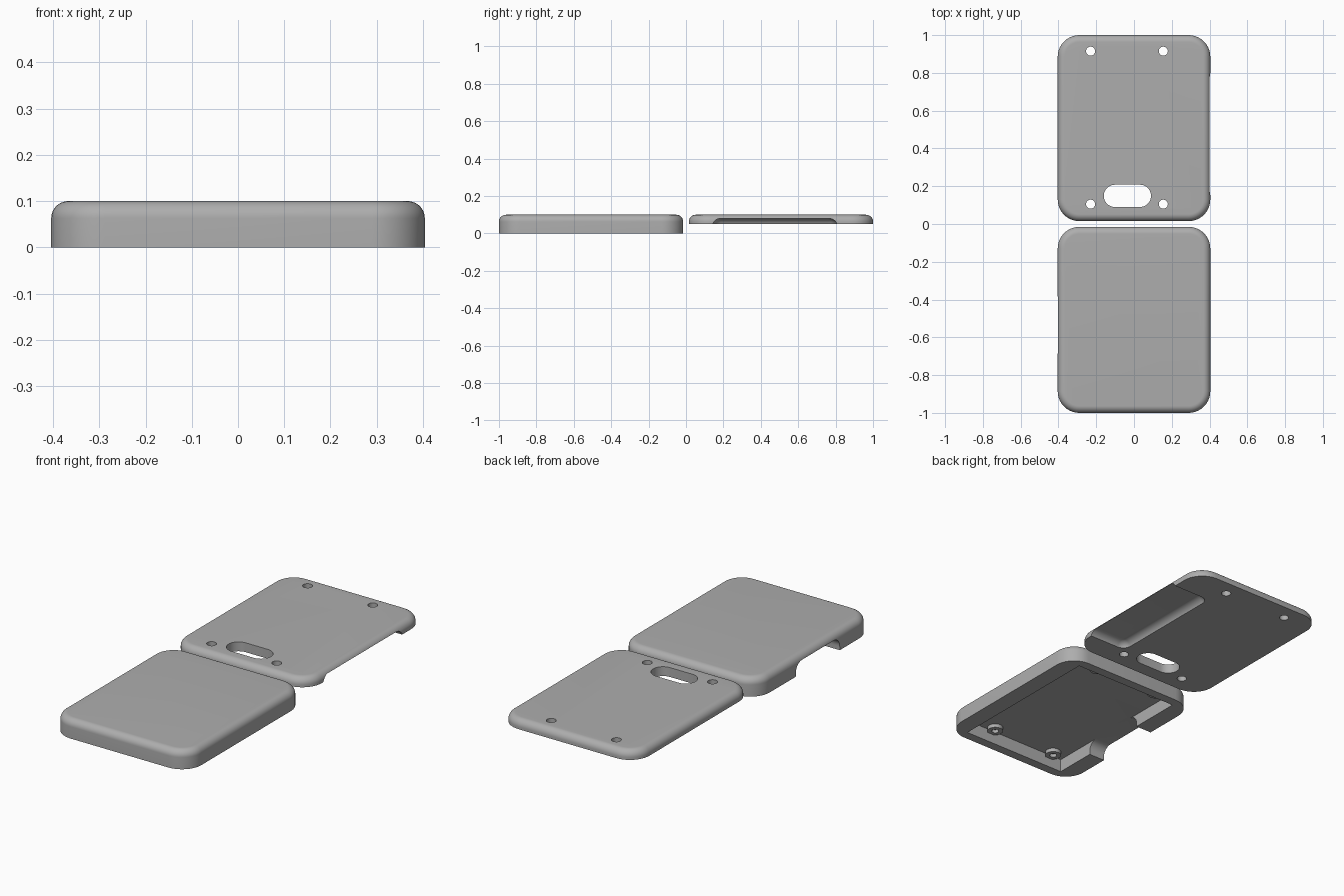
import bpy, bmesh
from math import sin, cos, pi, radians

if "Cube" in bpy.data.objects:
    bpy.data.objects.remove(bpy.data.objects["Cube"], do_unlink=True)

grey = bpy.data.materials.new("matte_grey")
grey.use_nodes = True
COLOUR = (0.42, 0.42, 0.42, 1)
grey.diffuse_color = COLOUR
grey.node_tree.nodes["Principled BSDF"].inputs["Base Color"].default_value = COLOUR


def slab(name, x, y, z, corner=0.0, fillet=0.0, steps=10):
    """Rounded-rectangle prism with an optional fillet around its top edge."""
    levels = [(z[0], 0.0)]
    if fillet:
        levels += [(z[1] - fillet + fillet * sin(a), fillet * (1 - cos(a)))
                   for a in (pi / 2 * i / steps for i in range(steps + 1))]
    else:
        levels.append((z[1], 0.0))
    bm = bmesh.new()
    rings = []
    for height, inset in levels:
        r = max(corner - inset, 0)
        ring = []
        for k, (sx, sy) in enumerate(((1, 1), (-1, 1), (-1, -1), (1, -1))):
            cx = (x[1] - inset - r) if sx > 0 else (x[0] + inset + r)
            cy = (y[1] - inset - r) if sy > 0 else (y[0] + inset + r)
            for i in range(steps + 1):
                a = pi / 2 * (k + i / steps)
                ring.append(bm.verts.new((cx + r * cos(a), cy + r * sin(a), height)))
        rings.append(ring)
    n = len(rings[0])
    for low, high in zip(rings, rings[1:]):
        for i in range(n):
            j = (i + 1) % n
            bm.faces.new((low[i], low[j], high[j], high[i]))
    bm.faces.new(rings[0][::-1])
    bm.faces.new(rings[-1])
    bmesh.ops.remove_doubles(bm, verts=bm.verts, dist=1e-5)
    bmesh.ops.recalc_face_normals(bm, faces=bm.faces)
    mesh = bpy.data.meshes.new(name)
    bm.to_mesh(mesh)
    bm.free()
    mesh.materials.append(grey)
    obj = bpy.data.objects.new(name, mesh)
    bpy.context.collection.objects.link(obj)
    return obj


def peg(name, x, y, z, r):
    return slab(name, (x - r, x + r), (y - r, y + r), z, corner=r, steps=6)


def activate(obj):
    bpy.ops.object.select_all(action='DESELECT')
    obj.select_set(True)
    bpy.context.view_layer.objects.active = obj


def cut(obj, cutter):
    cutter.hide_render = True
    activate(obj)
    mod = obj.modifiers.new("cut", 'BOOLEAN')
    mod.operation, mod.solver, mod.object = 'DIFFERENCE', 'EXACT', cutter
    bpy.ops.object.modifier_apply(modifier=mod.name)
    bpy.data.objects.remove(cutter, do_unlink=True)


def smooth(obj):
    activate(obj)
    bpy.ops.object.shade_smooth_by_angle(angle=radians(30))


HALF = 0.404
SCREW_X = (-0.23, 0.155)
SCREW_Y = (0.105, 0.915)

# Deep shell: hollow underneath, with a round-shouldered opening in one side
shell = slab("deep_shell", (-HALF, HALF), (-1, -0.015), (0, 0.1), 0.115, 0.037)
cut(shell, slab("cavity_cutter", (-0.31, 0.31), (-0.95, -0.065), (-0.1, 0.07)))
cut(shell, slab("side_opening_cutter", (-0.6, -0.2), (-0.72, -0.35), (-0.1, 0.07),
                0.05, 0.05))
smooth(shell)

# Flat cover: screw holes, oblong slot and a side recess underneath
cover = slab("flat_cover", (-HALF, HALF), (0.015, 1), (0.05, 0.1), 0.115, 0.037)
cut(cover, slab("slot_cutter", (-0.16, 0.09), (0.09, 0.208), (0, 0.2), 0.059))
cut(cover, slab("recess_cutter", (0.18, 0.6), (0.14, 0.81), (0, 0.08), 0.05, 0.045))
for sx in SCREW_X:
    for sy in SCREW_Y:
        cut(cover, peg("screw_hole_cutter", sx, sy, (0, 0.2), 0.024))
smooth(cover)

# Hollow screw posts inside the shell, opposite the cover holes
for sx in SCREW_X:
    for sy in SCREW_Y:
        post = peg("screw_post", sx, -sy, (0.05, 0.075), 0.04)
        cut(post, peg("post_hole_cutter", sx, -sy, (0, 0.068), 0.018))
        smooth(post)
